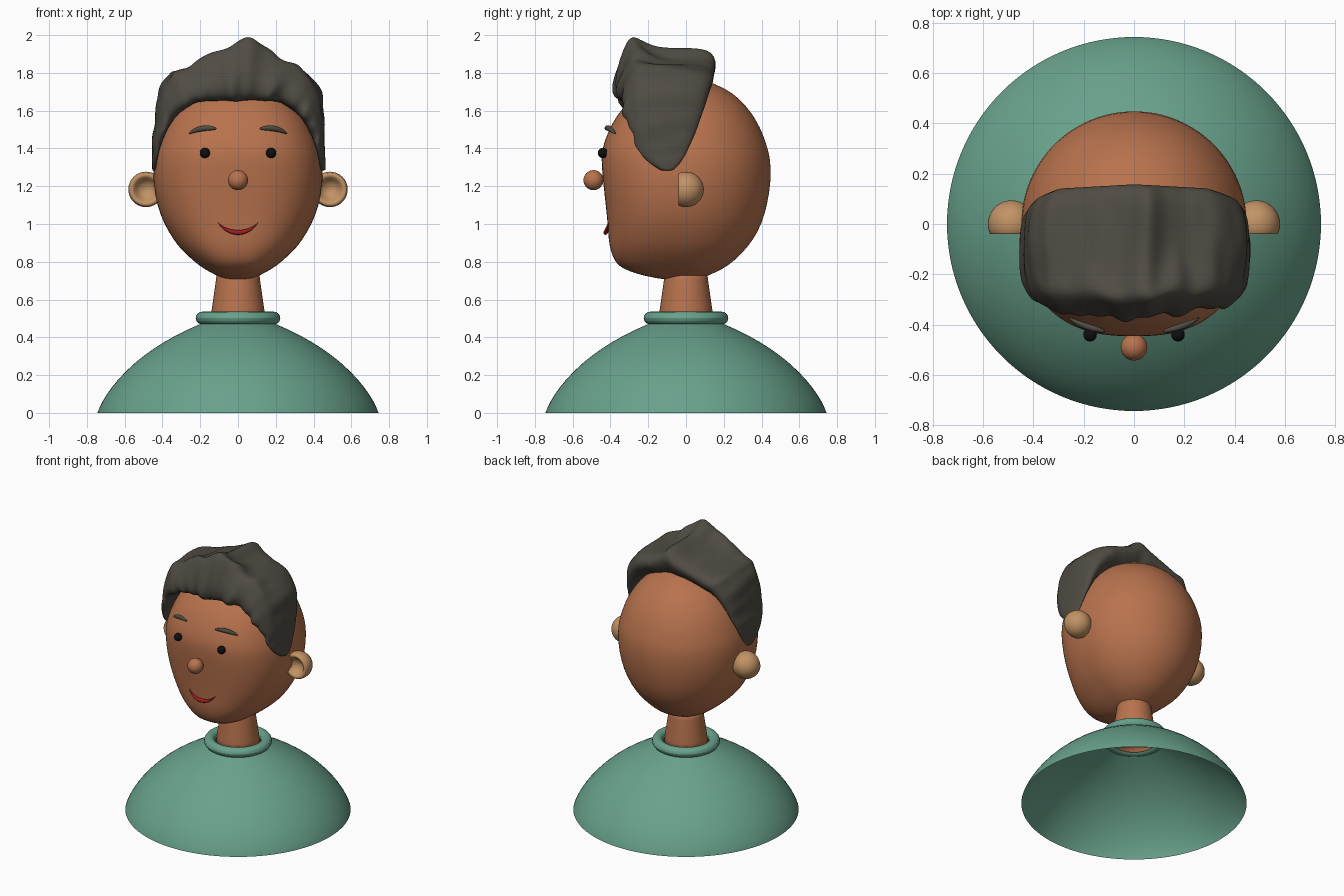
import bpy, bmesh
from math import sin, cos, pi, radians, sqrt
from mathutils import Vector, noise

if "Cube" in bpy.data.objects:
    bpy.data.objects.remove(bpy.data.objects["Cube"])


def mat(name, r, g, b):
    m = bpy.data.materials.new(name)
    m.diffuse_color = (r, g, b, 1)
    m.use_nodes = True
    m.node_tree.nodes["Principled BSDF"].inputs["Base Color"].default_value = m.diffuse_color
    return m


SKIN = mat("skin", .48, .17, .075)
EAR = mat("ear_skin", .54, .29, .13)
SHIRT = mat("shirt", .14, .36, .26)
HAIR = mat("hair", .08, .072, .058)
BLACK = mat("black", .005, .005, .005)
RED = mat("red", .38, .012, .015)


def loft(name, rings, material, caps=True, subsurf=0):
    """Skin a list of equal-length closed rings."""
    bm = bmesh.new()
    vs = [[bm.verts.new(p) for p in r] for r in rings]
    n = len(vs[0])
    for a, b in zip(vs, vs[1:]):
        for i in range(n):
            bm.faces.new((a[i], a[(i + 1) % n], b[(i + 1) % n], b[i]))
    if caps:
        bm.faces.new(vs[0])
        bm.faces.new(vs[-1])
    bmesh.ops.recalc_face_normals(bm, faces=bm.faces)
    for f in bm.faces:
        f.smooth = True
    me = bpy.data.meshes.new(name)
    bm.to_mesh(me)
    bm.free()
    ob = bpy.data.objects.new(name, me)
    bpy.context.collection.objects.link(ob)
    me.materials.append(material)
    if subsurf:
        ob.modifiers.new("smooth", 'SUBSURF').levels = subsurf
        ob.modifiers["smooth"].render_levels = subsurf
    return ob


def circle(r, z, n=64):
    return [(r * cos(2 * pi * i / n), r * sin(2 * pi * i / n), z) for i in range(n)]


def ball(name, r, loc, material):
    rings = [[Vector(p) + Vector(loc) for p in circle(r * sin(pi * k / 20), -r * cos(pi * k / 20), 32)]
             for k in range(1, 20)]
    rings[0] = [Vector(p) + Vector(loc) for p in circle(r * .05, -r, 32)]
    rings[-1] = [Vector(p) + Vector(loc) for p in circle(r * .05, r, 32)]
    return loft(name, rings, material)


def lerp(keys, x):
    if x <= keys[0][0]:
        return keys[0][1]
    for (a, va), (b, vb) in zip(keys, keys[1:]):
        if x <= b:
            return va + (vb - va) * (x - a) / (b - a)
    return keys[-1][1]


# shirt dome (open below), collar and neck
dome = [(.745, 0), (.735, .03), (.70, .095), (.64, .175), (.55, .265), (.45, .34), (.33, .413), (.19, .475)]
loft("shirt", [circle(r, z) for r, z in dome], SHIRT, caps=False, subsurf=1)
tube = [(.188 + .036 * cos(2 * pi * k / 16), .502 + .034 * sin(2 * pi * k / 16)) for k in range(17)]
loft("collar", [circle(r, z) for r, z in tube], SHIRT, caps=False)
loft("neck", [circle(.145, .47), circle(.14, .54), circle(.117, .70), circle(.11, .76)], SKIN)

# head: z, half width, back depth, front depth
head = [(.70, .05, .05, .08), (.727, .115, .12, .24), (.765, .185, .20, .34), (.80, .23, .25, .378),
        (.86, .298, .31, .40), (.915, .34, .355, .41), (1.0, .392, .402, .415), (1.1, .43, .43, .425),
        (1.23, .452, .452, .44), (1.35, .447, .447, .45)]
for k in range(1, 9):
    s = .19 + .81 * k / 8.15
    w = .45 * sqrt(1 - s * s)
    head.append((1.25 + .53 * s, w, w, w * 1.025))


def head_ring(z, rx, yb, yf, n=64):
    pts = []
    for i in range(n):
        c, s = cos(2 * pi * i / n), sin(2 * pi * i / n)
        if s >= 0:
            pts.append((rx * c, yb * s, z))
        else:  # the face is boxier than the back
            cx = abs(c) ** .8 * (1 if c > 0 else -1)
            pts.append((rx * cx, -yf * abs(s) ** .8, z))
    return pts


loft("head", [head_ring(*h) for h in head], SKIN, subsurf=1)

# ears: rounded cups with a dished flat front
cup = [(.004, .012), (.03, .006), (.05, -.012), (.062, -.032), (.072, -.04), (.084, -.04)]
cup += [(.094 * cos(a), .094 * sin(a)) for a in [-.4 + k * 1.95 / 12 for k in range(13)]]
# nose, eyes, brows, mouth
ball("nose", .053, (0, -.49, 1.232), SKIN)
brow = [(.262, -.372, 1.478, .004), (.235, -.39, 1.495, .013), (.19, -.408, 1.508, .017),
        (.145, -.42, 1.509, .014), (.112, -.427, 1.504, .005)]
lip = [(-.106, -.41, 1.008, .002), (-.085, -.417, .982, .007), (-.045, -.424, .96, .012),
       (0, -.426, .953, .014), (.045, -.424, .96, .012), (.085, -.417, .982, .007), (.106, -.41, 1.008, .002)]


def strip(name, path, sx, material):
    rings = [[(sx * x, y + .9 * r * cos(2 * pi * i / 12), z + r * sin(2 * pi * i / 12)) for i in range(12)]
             for x, y, z, r in path]
    loft(name, rings, material, subsurf=2)


for side, sx in (("left", -1), ("right", 1)):
    loft(side + "_ear", [[(sx * .487 + x, t, 1.183 + y) for x, y, _ in circle(r, 0, 40)] for r, t in cup], EAR)
    ball(side + "_eye", .027, (sx * .175, -.44, 1.376), BLACK)
    strip(side + "_eyebrow", brow, sx, HAIR)
strip("mouth", lip, 1, RED)

# hair: cross-sections swept over the head from one sideburn to the other
outer = [(4, .465), (15, .475), (29, .525), (44, .622), (54, .67), (62, .685), (71, .675), (79, .71), (85, .765),
         (93, .705), (105, .67), (115, .655), (122, .678), (132, .62), (145, .532), (165, .47), (176, .455)]
inner = [(4, .435), (15, .437), (30, .445), (45, .458), (60, .45), (75, .41), (90, .39)]
front = [(4, -.13), (9, -.19), (15, -.24), (30, -.30), (45, -.33), (60, -.35), (75, -.37), (90, -.385)]
back = [(4, -.07), (9, -.03), (15, 0), (30, .06), (45, .11), (60, .148), (90, .165)]
# position back-to-front, height on top, height at the sides
section = [(.03, .46, .35), (0, .6, .55), (.05, .73, .78), (.15, .77, .9), (.27, .785, .97), (.4, .79, 1.0),
           (.52, .81, 1.0), (.62, .84, .97), (.72, .92, .93), (.81, 1.0, .86), (.87, .9, .76), (.92, .73, .64),
           (.97, .52, .5), (1.0, .32, .33), (.99, .13, .15), (.92, 0, 0), (.6, .03, 0), (.2, .03, 0)]
rings = []
for k in range(87):
    a = 4 + 2 * k
    m = min(a, 180 - a)
    yb, yf, ri, ro = lerp(back, m), lerp(front, m), lerp(inner, m), lerp(outer, a)
    w = min(1, max(0, (m - 40) / 40))
    w = w * w * (3 - 2 * w)
    ring = []
    for j, (fy, top, flank) in enumerate(section):
        y = yb + (yf - yb) * fy
        r = ri + (ro - ri) * (w * top + (1 - w) * flank)
        if 2 <= j <= 14:  # wavy locks, strongest at the front
            lump = noise.noise(Vector((a * .14, y * 5, 3.7))) * min(1, (m - 4) / 40)
            r += lump * (.008 + .022 * fy) * (0.3 if j == 9 else 1)
            y += lump * .03 * fy
        ring.append((r * cos(radians(a)), y, 1.25 + r * sin(radians(a))))
    rings.append(ring)
loft("hair", rings, HAIR, subsurf=1)
